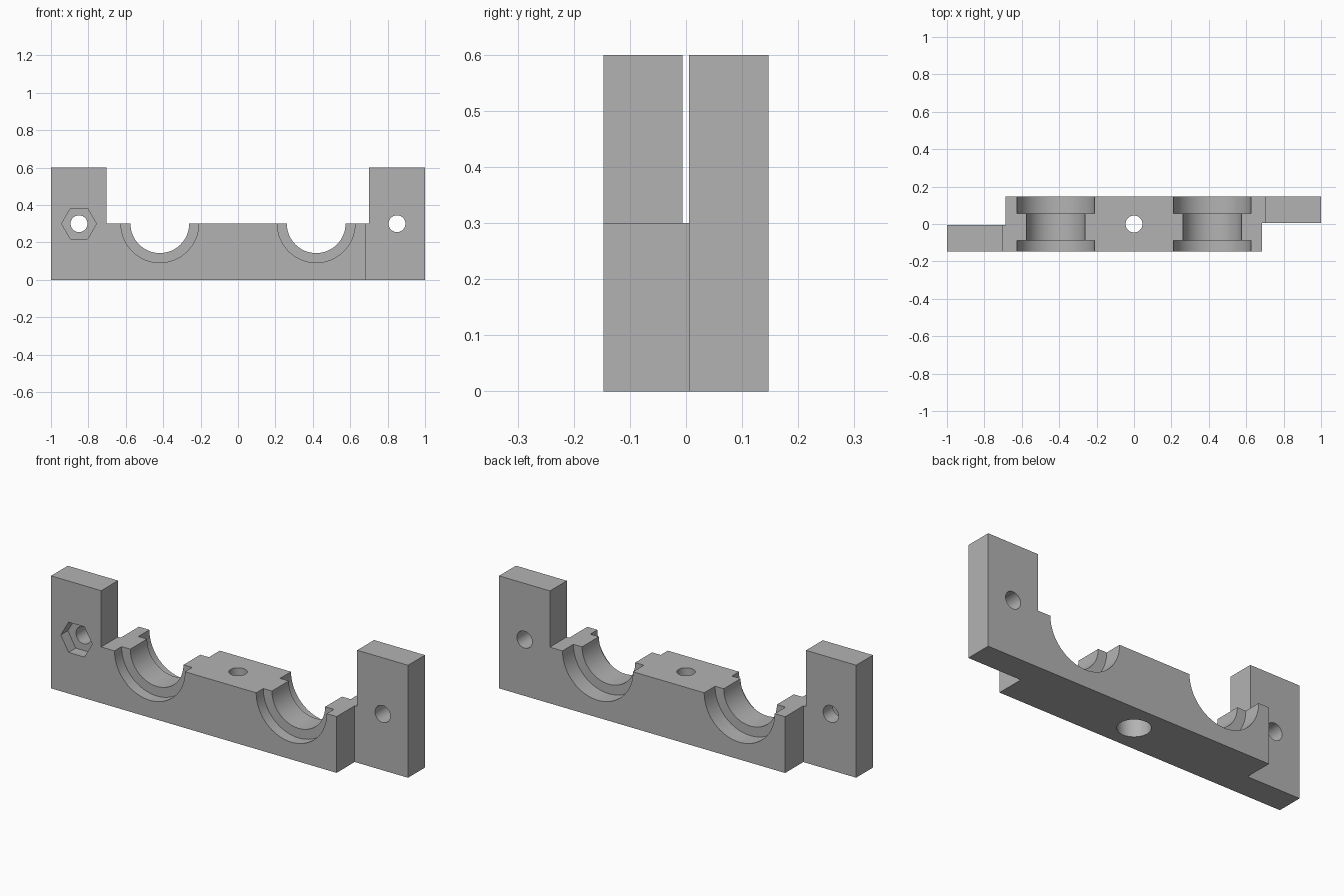
import bpy, bmesh
from math import pi
from mathutils import Matrix, Vector

default = bpy.data.objects.get("Cube")
if default:
    bpy.data.objects.remove(default, do_unlink=True)

# Main sizes
FRONT, BACK = -0.147, 0.147
TOP, TAB_TOP = 0.3, 0.6
TAB_X, BORE_X, BOLT_R = 0.85, 0.418, 0.045

grey = bpy.data.materials.new("plain grey")
grey.use_nodes = True
colour = (0.45, 0.45, 0.45, 1)
grey.diffuse_color = colour
grey.node_tree.nodes["Principled BSDF"].inputs["Base Color"].default_value = colour


def add_object(name, bm):
    bmesh.ops.recalc_face_normals(bm, faces=bm.faces)
    mesh = bpy.data.meshes.new(name)
    bm.to_mesh(mesh)
    bm.free()
    mesh.materials.append(grey)
    ob = bpy.data.objects.new(name, mesh)
    bpy.context.collection.objects.link(ob)
    return ob


def prism(name, outline, height):
    bm = bmesh.new()
    face = bm.faces.new([bm.verts.new((x, y, 0)) for x, y in outline])
    ext = bmesh.ops.extrude_face_region(bm, geom=[face])
    verts = [g for g in ext["geom"] if isinstance(g, bmesh.types.BMVert)]
    bmesh.ops.translate(bm, verts=verts, vec=(0, 0, height))
    return add_object(name, bm)


def box(name, low, high):
    low, high = Vector(low), Vector(high)
    bm = bmesh.new()
    bmesh.ops.create_cube(bm, size=1, matrix=Matrix.Translation((low + high) / 2)
                          @ Matrix.Diagonal((high - low).to_4d()))
    return add_object(name, bm)


def cylinder(name, start, end, radius, sides=48):
    start, end = Vector(start), Vector(end)
    turn = Matrix.Rotation(pi / 2, 4, "X") if start.z == end.z else Matrix()
    bm = bmesh.new()
    bmesh.ops.create_cone(bm, cap_ends=True, segments=sides, radius1=radius,
                          radius2=radius, depth=(end - start).length)
    # Put a corner on the x axis
    first = max(bm.verts, key=lambda v: v.co.x).co
    spin = Matrix.Rotation(-Vector((1, 0)).angle_signed(first.xy) * -1, 4, "Z")
    bm.transform(Matrix.Translation((start + end) / 2) @ turn @ spin)
    return add_object(name, bm)


# Offset body with a half-thickness tab at each end
outline = [(-1, FRONT), (0.685, FRONT), (0.685, 0.005), (1, 0.005),
           (1, BACK), (-0.688, BACK), (-0.688, -0.006), (-1, -0.006)]
block = prism("clamp_block", outline, TAB_TOP)

# Space between the raised tabs
cutters = [box("middle_cutter", (-0.704, -1, TOP), (0.7, 1, 1))]

for side in (-1, 1):
    # Stepped half-round seats, wider at the front and back
    x = side * BORE_X
    cutters += [
        cylinder("seat_cutter", (x, -0.3, TOP), (x, 0.3, TOP), 0.157, 64),
        cylinder("front_rim_cutter", (x, -0.3, TOP), (x, -0.087, TOP), 0.208, 64),
        cylinder("back_rim_cutter", (x, 0.055, TOP), (x, 0.3, TOP), 0.208, 64)]
    # Bolt holes through the tabs
    x = side * TAB_X
    cutters.append(cylinder("bolt_cutter", (x, -0.3, TOP), (x, 0.3, TOP), BOLT_R))

# Hexagonal nut pocket
cutters.append(cylinder("nut_cutter", (-TAB_X, -0.3, TOP),
                        (-TAB_X, FRONT + 0.06, TOP), 0.093, 6))

# Central screw hole with a counterbore below
cutters.append(cylinder("screw_cutter", (0, 0, -0.1), (0, 0, 0.5), BOLT_R))
cutters.append(cylinder("screw_head_cutter", (0, 0, -0.1), (0, 0, 0.15), 0.08))

bpy.ops.object.select_all(action="DESELECT")
bpy.context.view_layer.objects.active = block
block.select_set(True)
for cutter in cutters:
    mod = block.modifiers.new(cutter.name, "BOOLEAN")
    mod.operation, mod.solver, mod.object = "DIFFERENCE", "EXACT", cutter
    bpy.ops.object.modifier_apply(modifier=mod.name)
    bpy.data.objects.remove(cutter, do_unlink=True)

bpy.ops.object.shade_smooth_by_angle(angle=pi / 6)
